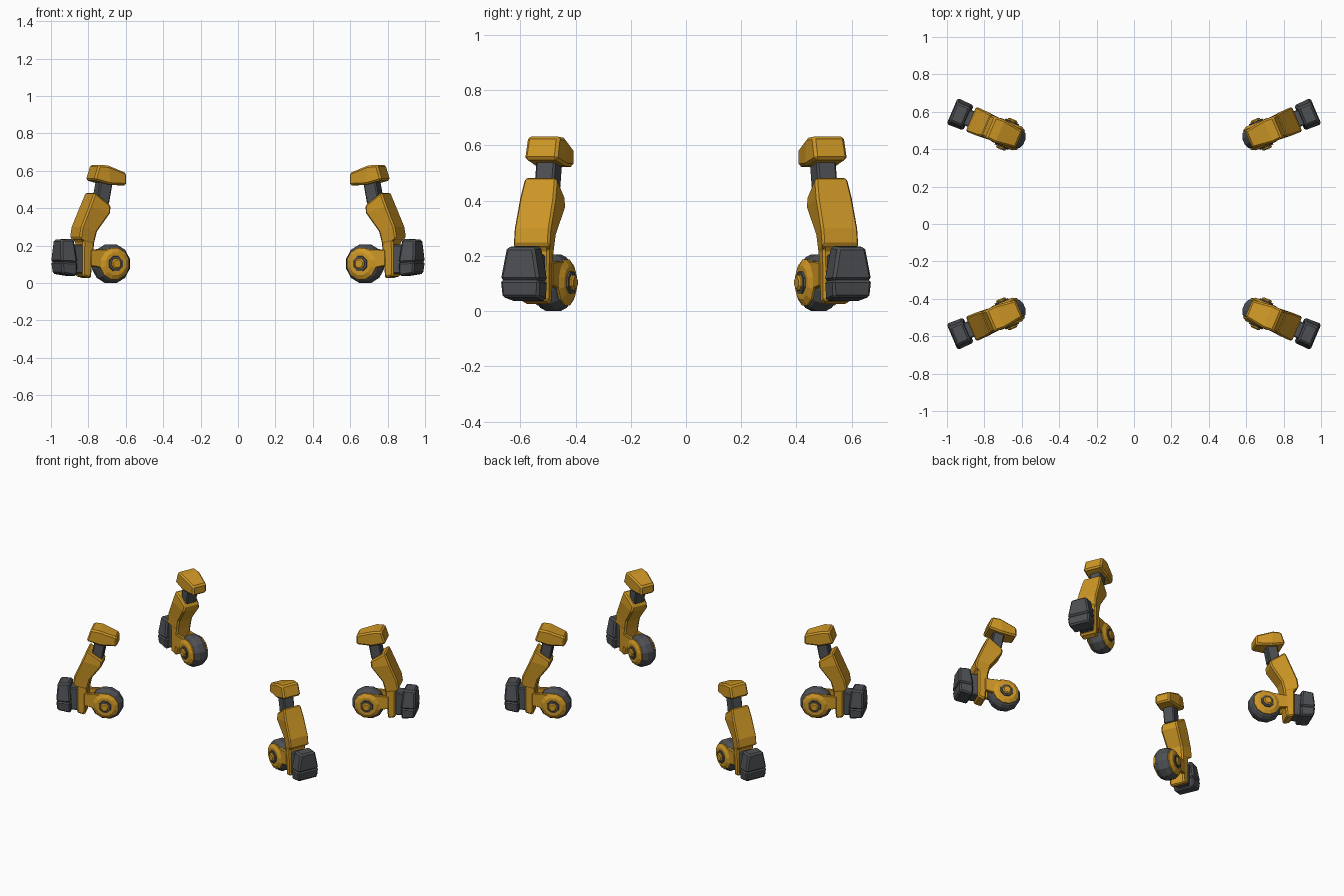
import bpy, bmesh, math
from mathutils import Matrix, Vector

if "Cube" in bpy.data.objects:
    bpy.data.objects.remove(bpy.data.objects["Cube"])

# Leg frame: u outward, v sideways, z up, with the origin at the wheel centre
WHEEL_Z = 0.103
FRAME = Matrix.Translation((0.68, 0.48, 0)) @ Matrix.Rotation(math.radians(23), 4, 'Z')


def material(name, rgb):
    m = bpy.data.materials.new(name)
    m.diffuse_color = (*rgb, 1)
    m.use_nodes = True
    m.node_tree.nodes["Principled BSDF"].inputs["Base Color"].default_value = m.diffuse_color
    return m


gold = material("gold paint", (0.62, 0.31, 0.019))
grey = material("dark grey", (0.075, 0.08, 0.088))


def finish(name, bm, mat, bevel=0.0):
    """Place a part in the leg frame and mirror it to all four legs."""
    bmesh.ops.recalc_face_normals(bm, faces=bm.faces)
    bm.transform(FRAME)
    me = bpy.data.meshes.new(name)
    bm.to_mesh(me)
    bm.free()
    me.materials.append(mat)
    ob = bpy.data.objects.new(name, me)
    bpy.context.collection.objects.link(ob)
    if bevel:
        b = ob.modifiers.new("bevel", 'BEVEL')
        b.width, b.segments, b.limit_method = bevel, 1, 'ANGLE'
        b.angle_limit = math.radians(28)
    m = ob.modifiers.new("four legs", 'MIRROR')
    m.use_axis = (True, True, False)
    m.use_mirror_merge = False
    origin = bpy.data.objects.get("mirror_centre")
    if origin is None:
        origin = bpy.data.objects.new("mirror_centre", None)
        bpy.context.collection.objects.link(origin)
        origin.hide_render = True
    m.mirror_object = origin
    return ob


def loft(name, stations, mat, bevel=0.0, v=0.0):
    """Stations: inner u, z, half width, then outer u, z, half width."""
    bm = bmesh.new()
    rings = []
    for ui, zi, hi, uo, zo, ho in stations:
        pts = [(ui, v - hi, zi), (uo, v - ho, zo), (uo, v + ho, zo), (ui, v + hi, zi)]
        rings.append([bm.verts.new(p) for p in pts])
    for a, b in zip(rings, rings[1:]):
        for i in range(4):
            j = (i + 1) % 4
            bm.faces.new((a[i], a[j], b[j], b[i]))
    bm.faces.new(rings[0])
    bm.faces.new(rings[-1])
    return finish(name, bm, mat, bevel)


def lathe(name, profile, mat, sides=12):
    """Turn (v, radius) pairs around the wheel axle."""
    bm = bmesh.new()
    rings = []
    for v, r in profile:
        ring = []
        for k in range(sides):
            a = 2 * math.pi * (k + 0.5) / sides
            ring.append(bm.verts.new((r * math.cos(a), v, WHEEL_Z + r * math.sin(a))))
        rings.append(ring)
    for a, b in zip(rings, rings[1:]):
        for i in range(sides):
            j = (i + 1) % sides
            bm.faces.new((a[i], a[j], b[j], b[i]))
    bm.faces.new(rings[0])
    bm.faces.new(rings[-1])
    return finish(name, bm, mat)


# Main leg shell, from the sloping top down to the toe
loft("leg_shell", [
    (0.020, 0.415, 0.052, 0.120, 0.487, 0.064),
    (0.026, 0.375, 0.060, 0.152, 0.410, 0.071),
    (0.100, 0.275, 0.053, 0.200, 0.300, 0.073),
    (0.115, 0.215, 0.051, 0.210, 0.240, 0.073),
    (0.116, 0.205, 0.051, 0.185, 0.225, 0.060),
    (0.135, 0.023, 0.051, 0.185, 0.038, 0.057)], gold, 0.009)

# Post and the tilted cap on top
loft("post", [
    (0.000, 0.550, 0.038, 0.070, 0.570, 0.038),
    (0.025, 0.420, 0.038, 0.095, 0.440, 0.038)], grey, 0.007)
loft("top_cap", [
    (-0.072, 0.588, 0.050, -0.072, 0.522, 0.050),
    (0.040, 0.628, 0.066, 0.030, 0.526, 0.066),
    (0.095, 0.633, 0.062, 0.122, 0.550, 0.064)], gold, 0.010)

# Outer block with a flared upper part, and the bracket holding it
loft("block_upper", [
    (0.235, 0.236, 0.054, 0.312, 0.232, 0.054),
    (0.222, 0.108, 0.074, 0.318, 0.112, 0.077)], grey, 0.010)
loft("block_lower", [
    (0.222, 0.110, 0.072, 0.317, 0.113, 0.077),
    (0.225, 0.036, 0.068, 0.310, 0.050, 0.072)], grey, 0.009)
loft("block_bracket", [
    (0.165, 0.205, 0.045, 0.240, 0.205, 0.045),
    (0.165, 0.050, 0.045, 0.240, 0.050, 0.045)], grey, 0.006)

# Barrel shaped wheel
lathe("wheel", [(-0.052, 0.080), (-0.042, 0.094), (-0.018, 0.106),
                (0.018, 0.106), (0.042, 0.094), (0.052, 0.080)], grey)

# Side discs, rings, hubs and arms on both sides of the wheel
for s, side in ((-1, "left"), (1, "right")):
    lathe(side + "_wheel_disc", [(s * 0.034, 0.086), (s * 0.055, 0.086),
                                 (s * 0.068, 0.062)], gold)
    lathe(side + "_hub_ring", [(s * 0.060, 0.045), (s * 0.075, 0.042)], grey, 8)
    lathe(side + "_hub", [(s * 0.070, 0.030), (s * 0.081, 0.030),
                          (s * 0.087, 0.022)], gold, 8)
    loft(side + "_wheel_arm", [
        (0.020, 0.182, 0.012, 0.140, 0.178, 0.012),
        (0.020, 0.070, 0.012, 0.140, 0.092, 0.012)], gold, 0.004, v=s * 0.044)
